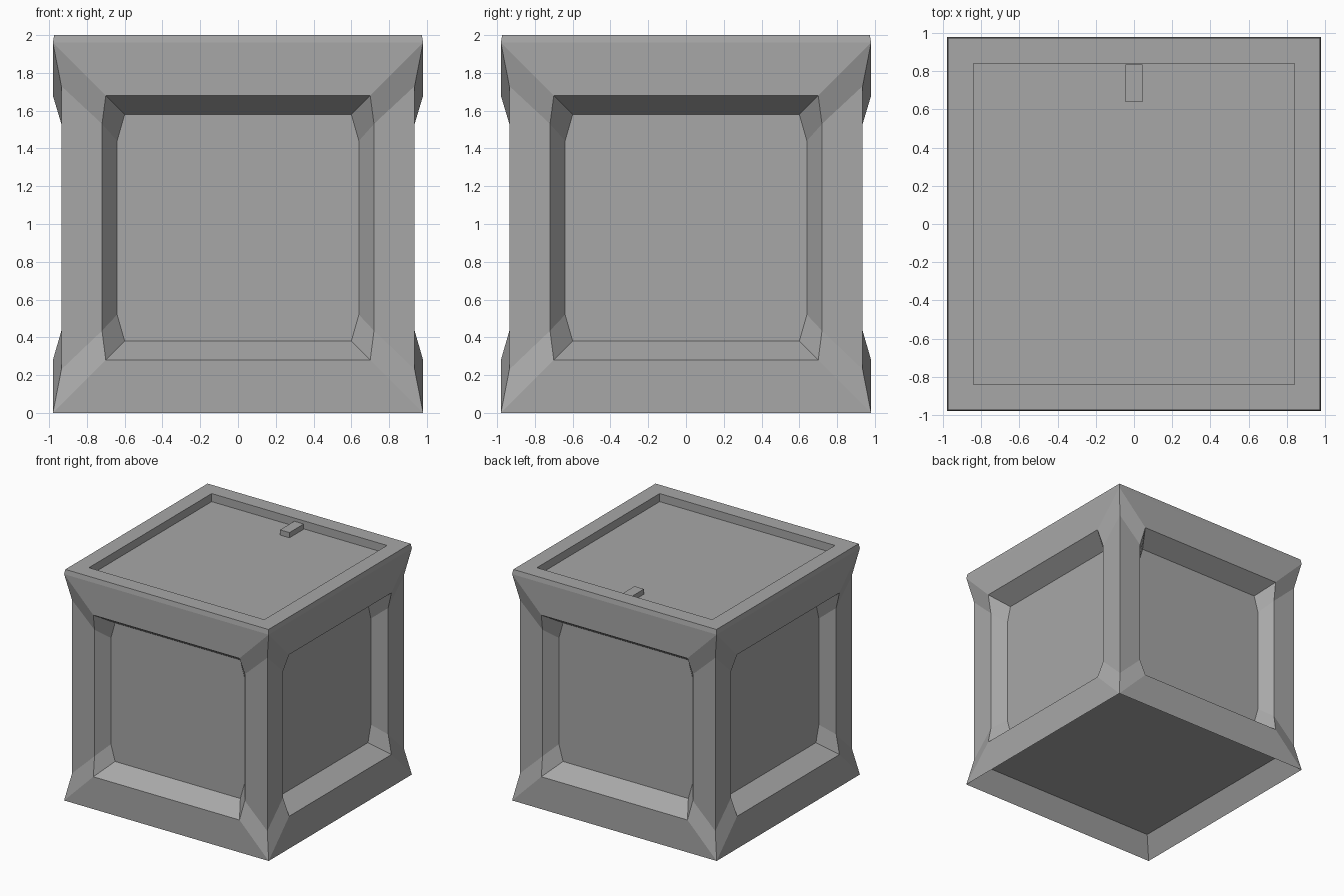
import bpy
import bmesh
from math import pi
from mathutils import Matrix, Vector

if "Cube" in bpy.data.objects:
    bpy.data.objects.remove(bpy.data.objects["Cube"], do_unlink=True)

GREY = (0.39, 0.39, 0.39, 1)
grey = bpy.data.materials.new("plain grey")
grey.diffuse_color = GREY
grey.use_nodes = True
grey.node_tree.nodes["Principled BSDF"].inputs["Base Color"].default_value = GREY


def make_object(name, bm):
    bmesh.ops.remove_doubles(bm, verts=bm.verts, dist=0.0005)
    mesh = bpy.data.meshes.new(name)
    bm.to_mesh(mesh)
    bm.free()
    mesh.materials.append(grey)
    obj = bpy.data.objects.new(name, mesh)
    bpy.context.collection.objects.link(obj)
    return obj


def ring(rail_x, rail_y, post_x, post_y, rail_z, post_z):
    """Eight points round a front opening; rail_z and post_z are (low, high)."""
    low = [(-rail_x, rail_y, rail_z[0]), (rail_x, rail_y, rail_z[0]),
           (post_x, post_y, post_z[0])]
    high = [(post_x, post_y, post_z[1]), (rail_x, rail_y, rail_z[1]),
            (-rail_x, rail_y, rail_z[1])]
    ends = [(-post_x, post_y, post_z[1]), (-post_x, post_y, post_z[0])]
    return [Vector(p) for p in low + high + ends]


def square(half, z):
    return [Vector((x * half, y * half, z)) for x, y in ((-1, -1), (1, -1), (1, 1), (-1, 1))]


def loft(bm, rings, turn=Matrix()):
    """Bridge neighbouring rings with quads."""
    loops = [[bm.verts.new(turn @ p) for p in r] for r in rings]
    for a, b in zip(loops, loops[1:]):
        for i in range(len(a)):
            j = (i + 1) % len(a)
            bm.faces.new((a[i], a[j], b[j], b[i]))


def plate(name, points):
    bm = bmesh.new()
    bm.faces.new([bm.verts.new(p) for p in points])
    return make_object(name, bm)


# Frame outline, opening edge and sunken panel edge of one side
outline = ring(0.98, -0.98, 0.935, -0.935, (0, 1.96), (0.23, 1.73))
opening = ring(0.70, -0.98, 0.72, -0.935, (0.28, 1.68), (0.435, 1.53))
sunken = ring(0.60, -0.825, 0.64, -0.825, (0.38, 1.58), (0.52, 1.44))

# Frame: four sides, bevelled top rim and sloped hollow underside
frame = bmesh.new()
turns = [Matrix.Rotation(i * pi / 2, 4, "Z") for i in range(4)]
for turn in turns:
    loft(frame, [outline, opening, sunken], turn)
loft(frame, [square(0.98, 1.96), square(0.973, 2), square(0.84, 2), square(0.84, 1.93)])
loft(frame, [square(0.88, 0.17), square(0.98, 0)])
make_object("crate_frame", frame)

# Sunken side panels
for side, turn in zip(("front", "left", "back", "right"), turns):
    plate(side + "_panel", [turn @ p for p in sunken])

# Lid and floor
plate("lid_panel", square(0.84, 1.93))
plate("floor_panel", reversed(square(0.88, 0.17)))

# Small latch block on the lid
latch = bmesh.new()
bmesh.ops.create_cube(latch, size=1, matrix=Matrix.Translation((0, 0.737, 1.95))
                      @ Matrix.Diagonal((0.09, 0.195, 0.05, 1)))
make_object("lid_latch", latch)
